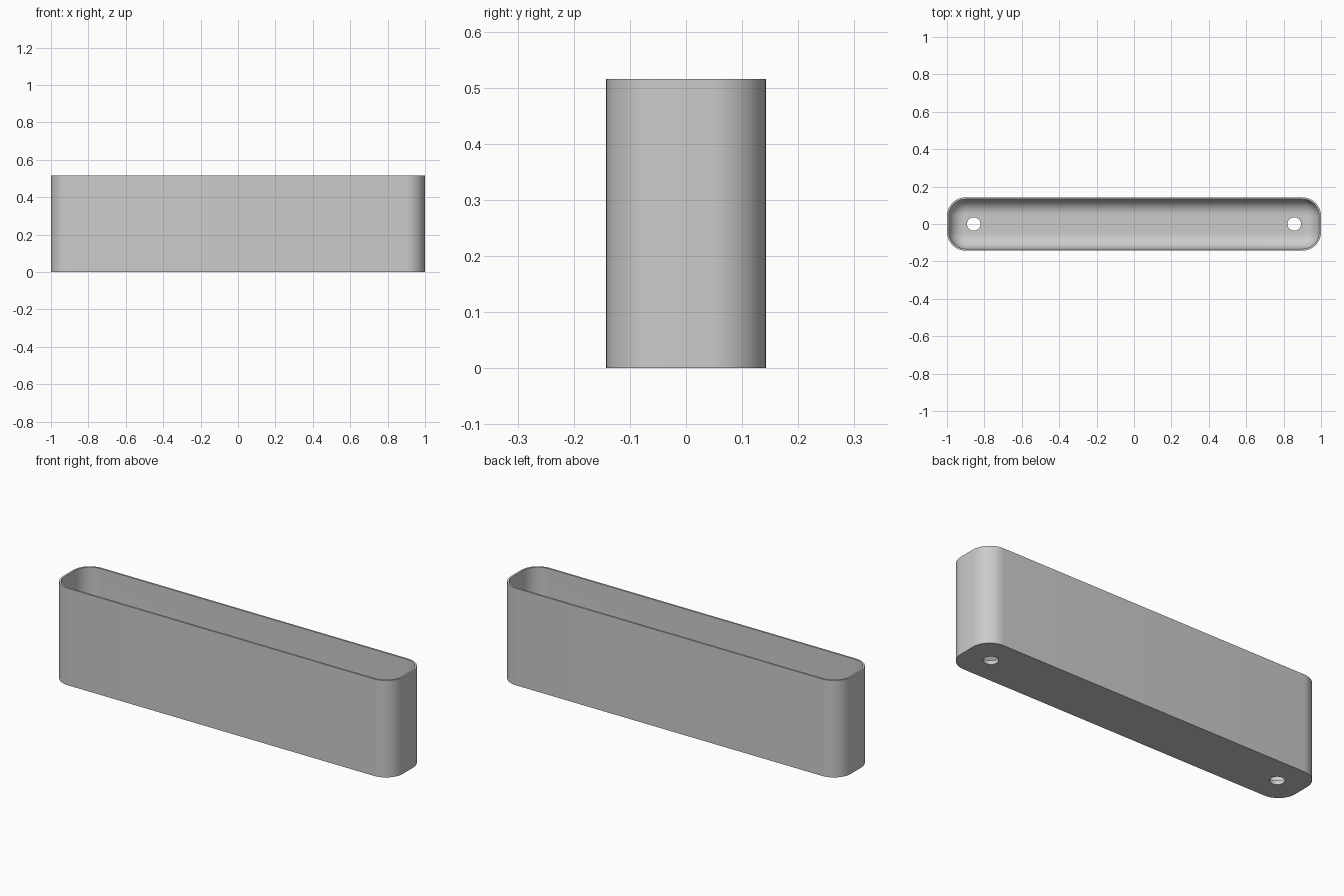
import bpy, bmesh, math

cube = bpy.data.objects.get("Cube")
if cube:
    bpy.data.objects.remove(cube, do_unlink=True)

LENGTH, WIDTH, HEIGHT = 2.0, 0.285, 0.515
CORNER, WALL, FLOOR, FILLET = 0.1, 0.01, 0.02, 0.08
HOLE_X, HOLE_R = 0.857, 0.036
STEPS = 12

grey = bpy.data.materials.new("light grey")
grey.use_nodes = True
colour = (0.6, 0.6, 0.6, 1)
grey.diffuse_color = colour
grey.node_tree.nodes["Principled BSDF"].inputs["Base Color"].default_value = colour


def ring(bm, inset, z):
    """Rounded rectangle of vertices, inset from the outer outline."""
    r = CORNER - inset
    cx, cy = LENGTH / 2 - CORNER, WIDTH / 2 - CORNER
    verts = []
    for q, (sx, sy) in enumerate([(1, 1), (-1, 1), (-1, -1), (1, -1)]):
        for i in range(STEPS + 1):
            a = math.pi / 2 * (q + i / STEPS)
            verts.append(bm.verts.new((sx * cx + r * math.cos(a),
                                       sy * cy + r * math.sin(a), z)))
    return verts


# Trough: outer wall, rim, inner wall and rounded inner floor edge
bm = bmesh.new()
levels = [(0, 0), (0, HEIGHT), (WALL, HEIGHT)]
for i in range(STEPS + 1):
    a = math.pi / 2 * i / STEPS
    levels.append((WALL + FILLET * (1 - math.cos(a)),
                   FLOOR + FILLET * (1 - math.sin(a))))
rings = [ring(bm, inset, z) for inset, z in levels]
for low, high in zip(rings, rings[1:]):
    for i in range(len(low)):
        j = (i + 1) % len(low)
        bm.faces.new((low[i], low[j], high[j], high[i]))
bm.faces.new(rings[0][::-1])
bm.faces.new(rings[-1])
bmesh.ops.recalc_face_normals(bm, faces=bm.faces)
mesh = bpy.data.meshes.new("planter_trough")
bm.to_mesh(mesh)
bm.free()
mesh.materials.append(grey)
trough = bpy.data.objects.new("planter_trough", mesh)
bpy.context.collection.objects.link(trough)

# Drain holes through the floor
for side in (-1, 1):
    bpy.ops.mesh.primitive_cylinder_add(vertices=32, radius=HOLE_R, depth=0.1,
                                        location=(side * HOLE_X, 0, 0))
    cutter = bpy.context.object
    cutter.name = "drain_hole_cutter"
    cutter.hide_render = True
    cutter.data.materials.append(grey)
    cut = trough.modifiers.new("drain_hole", "BOOLEAN")
    cut.operation = "DIFFERENCE"
    cut.solver = "EXACT"
    cut.object = cutter
    bpy.context.view_layer.objects.active = trough
    bpy.ops.object.modifier_apply(modifier=cut.name)
    bpy.data.objects.remove(cutter, do_unlink=True)

# Smooth the rounded walls, keep rim and base edges sharp
bpy.ops.object.select_all(action="DESELECT")
trough.select_set(True)
bpy.context.view_layer.objects.active = trough
bpy.ops.object.shade_smooth_by_angle(angle=math.radians(30))
